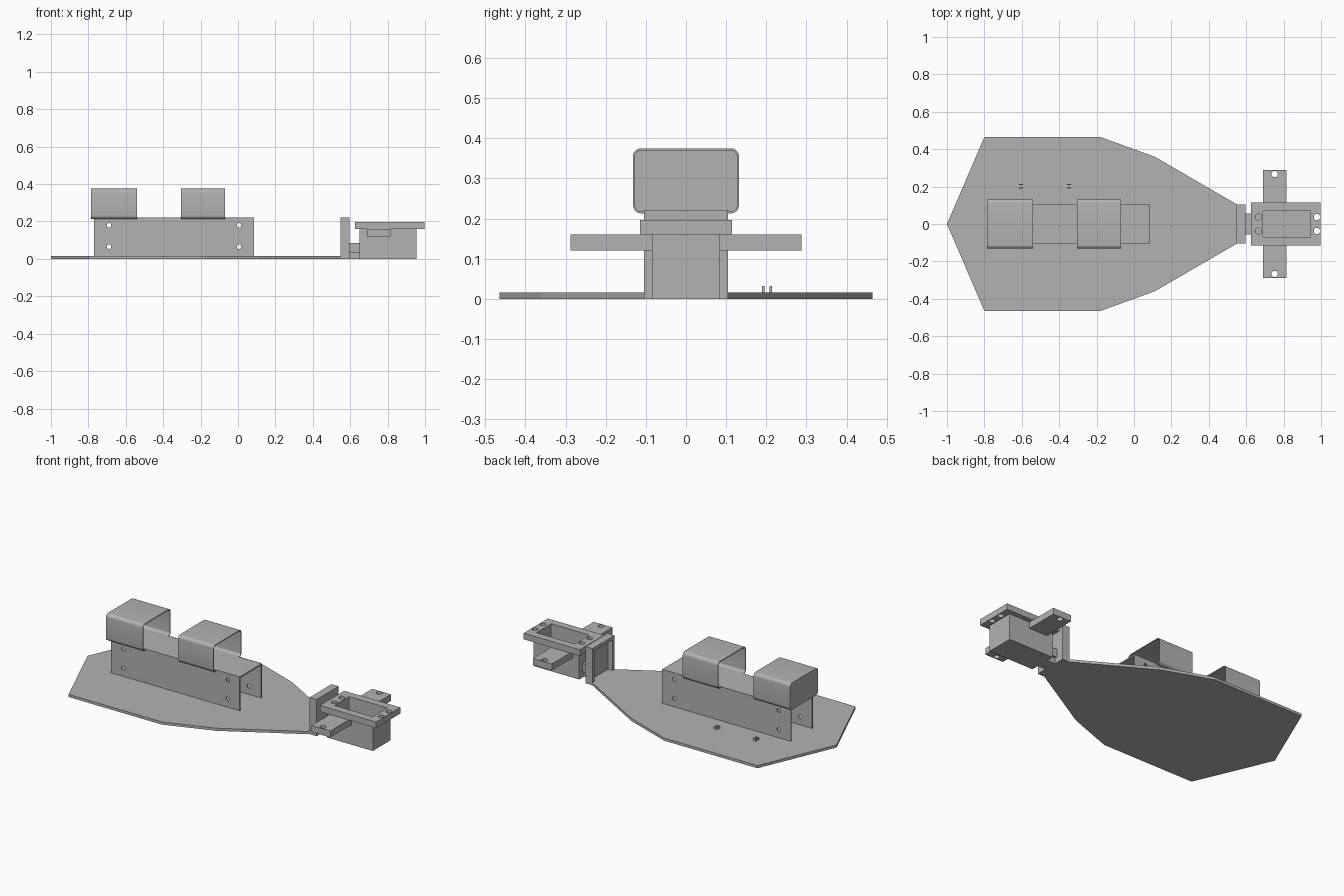
import bpy, bmesh, math
from mathutils import Vector

default = bpy.data.objects.get("Cube")
if default:
    bpy.data.objects.remove(default, do_unlink=True)

grey = bpy.data.materials.new("plain grey")
grey.use_nodes = True
grey.diffuse_color = (0.45, 0.45, 0.45, 1)
grey.node_tree.nodes["Principled BSDF"].inputs["Base Color"].default_value = grey.diffuse_color


def finish(name, bm):
    bmesh.ops.recalc_face_normals(bm, faces=bm.faces)
    mesh = bpy.data.meshes.new(name)
    bm.to_mesh(mesh)
    bm.free()
    mesh.materials.append(grey)
    ob = bpy.data.objects.new(name, mesh)
    bpy.context.collection.objects.link(ob)
    return ob


def prism(name, points, depth):
    """Extrude a closed 3D outline along the depth vector."""
    bm = bmesh.new()
    face = bm.faces.new([bm.verts.new(p) for p in points])
    new = bmesh.ops.extrude_face_region(bm, geom=[face], use_keep_orig=True)["geom"]
    bmesh.ops.translate(bm, vec=depth, verts=[v for v in new if isinstance(v, bmesh.types.BMVert)])
    return finish(name, bm)


def box(name, x, y, z):
    corners = [(x[0], y[0]), (x[1], y[0]), (x[1], y[1]), (x[0], y[1])]
    return prism(name, [(a, b, z[0]) for a, b in corners], (0, 0, z[1] - z[0]))


def rod(center, radius, length, axis):
    """Cylinder cutter along 'Y' or 'Z'."""
    c = Vector(center)
    pts = []
    for i in range(24):
        a = math.tau * i / 24
        u, v = radius * math.cos(a), radius * math.sin(a)
        off = (u, -length / 2, v) if axis == "Y" else (u, v, -length / 2)
        pts.append(c + Vector(off))
    return prism("cutter", pts, (0, length, 0) if axis == "Y" else (0, 0, length))


def cut(ob, cutters):
    bpy.context.view_layer.objects.active = ob
    for cutter in cutters:
        cutter.hide_render = True
        mod = ob.modifiers.new("cut", "BOOLEAN")
        mod.operation, mod.solver, mod.object = "DIFFERENCE", "EXACT", cutter
        bpy.ops.object.modifier_apply(modifier=mod.name)
        bpy.data.objects.remove(cutter, do_unlink=True)


def smooth(ob):
    bpy.ops.object.select_all(action="DESELECT")
    ob.select_set(True)
    bpy.context.view_layer.objects.active = ob
    bpy.ops.object.shade_smooth_by_angle(angle=math.radians(30))


# Flat base plate, mirrored outline
side = [(-0.8, 0.465), (-0.18, 0.465), (0.11, 0.36), (0.55, 0.105)]
outline = [(-1, 0)] + side + [(x, -y) for x, y in reversed(side)]
prism("base_plate", [(x, y, 0) for x, y in outline], (0, 0, 0.016))

# Inverted U channel with bolt holes through both sides
w, t, top = 0.105, 0.008, 0.22
section = [(-w, 0.016), (-w, top), (w, top), (w, 0.016),
           (w - t, 0.016), (w - t, top - t), (t - w, top - t), (t - w, 0.016)]
channel = prism("channel", [(-0.77, y, z) for y, z in section], (0.855, 0, 0))
cut(channel, [rod((x, 0, z), 0.012, 0.4, "Y") for x in (-0.69, 0.005) for z in (0.065, 0.18)])
smooth(channel)


# Rounded sleeves sitting on the channel
def rounded(x, inset):
    r, hy, hz = 0.02 - inset, 0.132 - inset, 0.081 - inset
    pts = []
    for q, (sy, sz) in enumerate([(1, 1), (-1, 1), (-1, -1), (1, -1)]):
        for i in range(7):
            a = math.pi / 2 * (q + i / 6)
            pts.append((x, sy * (hy - r) + r * math.cos(a), 0.294 + sz * (hz - r) + r * math.sin(a)))
    return pts


def sleeve(name, x0, x1, floor):
    ob = prism(name, rounded(x0, 0), (x1 - x0, 0, 0))
    cut(ob, [prism("cutter", rounded(x0 + floor, 0.005), (x1 - x0 + 0.1, 0, 0))])
    smooth(ob)


sleeve("rear_sleeve", -0.785, -0.54, 0.005)
sleeve("middle_sleeve", -0.305, -0.07, -0.05)

# Paired tabs on the base plate
for i, x in enumerate((-0.605, -0.347)):
    for j, y in enumerate((0.192, 0.211)):
        box(f"tab_{i}_{j}", (x - 0.011, x + 0.011), (y - 0.003, y + 0.003), (0.01, 0.032))

# End bracket with a recess on its inner face
bracket = box("end_bracket", (0.548, 0.595), (-0.105, 0.105), (0, 0.22))
cut(bracket, [box("cutter", (0.5, 0.578), (-0.085, 0.085), (0.016, 0.2))])

# Link between bracket and motor housing
box("link_block", (0.59, 0.66), (-0.055, 0.055), (0.035, 0.085))
box("link_foot", (0.59, 0.66), (-0.04, 0.04), (0, 0.036))

# Hollow housing with top flange
housing = box("housing", (0.65, 0.955), (-0.085, 0.085), (0, 0.16))
cut(housing, [box("cutter", (0.69, 0.945), (-0.07, 0.07), (0.015, 0.3))])
flange = box("top_flange", (0.625, 0.998), (-0.115, 0.115), (0.16, 0.197))
cut(flange, [box("cutter", (0.69, 0.945), (-0.07, 0.07), (0.1, 0.3))]
    + [rod((x, y, 0.18), 0.017, 0.2, "Z") for x in (0.665, 0.978) for y in (-0.037, 0.037)])
smooth(flange)

# Side wings with mounting holes
for name, s in (("left_wing", 1), ("right_wing", -1)):
    wing = box(name, (0.69, 0.815), sorted((s * 0.08, s * 0.288)), (0.121, 0.16))
    cut(wing, [rod((0.752, s * 0.267, 0.14), 0.017, 0.2, "Z")])
    smooth(wing)
